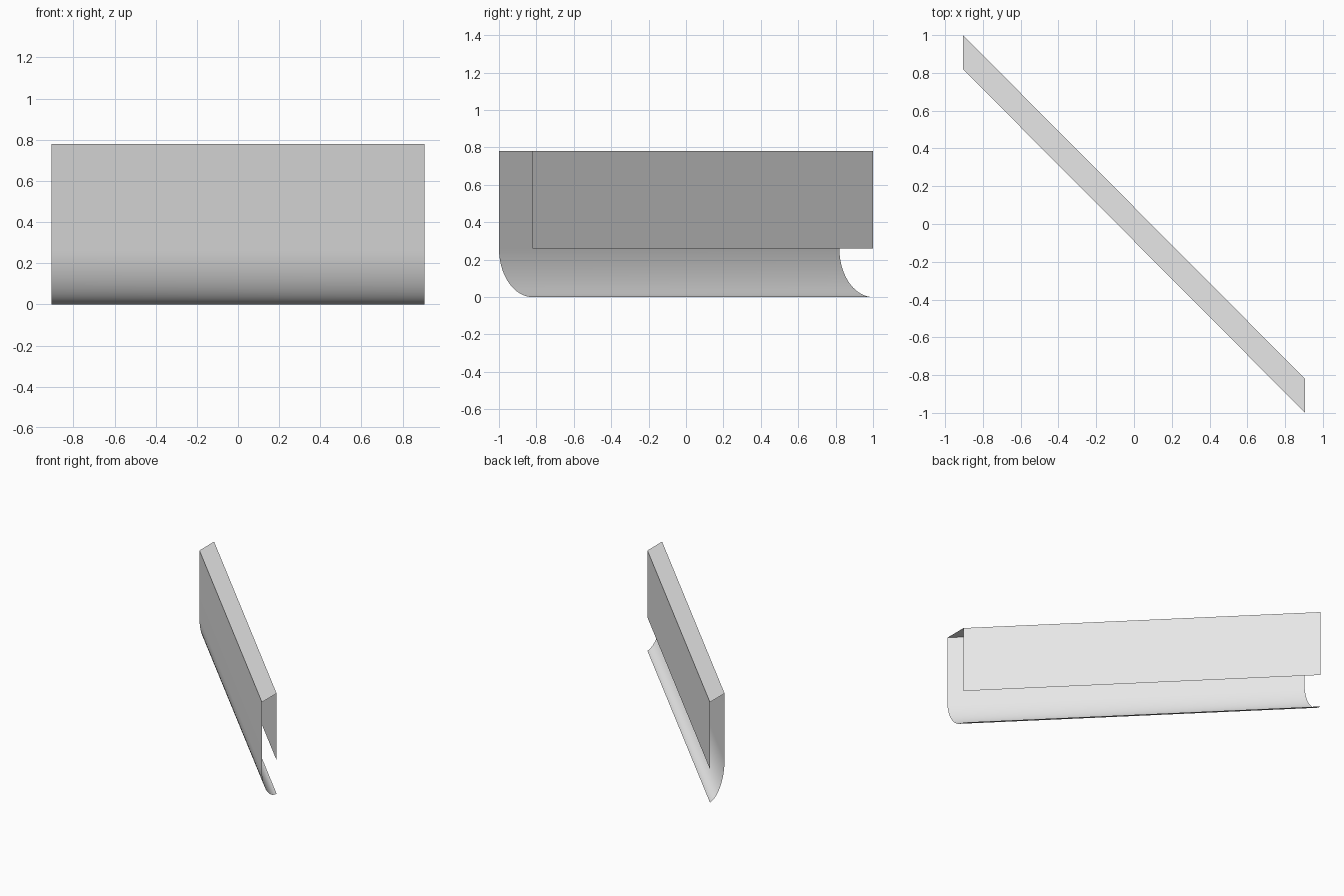
import bpy, bmesh, math

if "Cube" in bpy.data.objects:
    bpy.data.objects.remove(bpy.data.objects["Cube"])

HALF_X, FRONT_Y, DEPTH, TOP, BEND = 0.906, 0.82, 0.18, 0.78, 0.26
SHIFT = 1.82  # y travel of the slanted run from left to right end

mat = bpy.data.materials.new("light grey")
mat.diffuse_color = (0.8, 0.8, 0.8, 1)
mat.use_nodes = True
mat.node_tree.nodes["Principled BSDF"].inputs["Base Color"].default_value = mat.diffuse_color

# Cross-section (y offset, z): back flap, top, front wall, curved lip
profile = [(DEPTH, BEND), (DEPTH, TOP), (0, TOP)]
STEPS = 20
for i in range(STEPS + 1):
    a = math.pi / 2 * i / STEPS
    profile.append((DEPTH * (1 - math.cos(a)), BEND * (1 - math.sin(a))))

# Sweep the section along the diagonal as an open thin sheet
bm = bmesh.new()
left = [bm.verts.new((-HALF_X, FRONT_Y + y, z)) for y, z in profile]
right = [bm.verts.new((HALF_X, FRONT_Y + y - SHIFT, z)) for y, z in profile]
for i in range(len(profile) - 1):
    bm.faces.new((left[i], left[i + 1], right[i + 1], right[i]))
bm.normal_update()
# Outward normals: the top faces up
if bm.faces[:][1].normal.z < 0:
    bmesh.ops.reverse_faces(bm, faces=bm.faces[:])

mesh = bpy.data.meshes.new("curved_trim_panel")
bm.to_mesh(mesh)
bm.free()
mesh.materials.append(mat)
panel = bpy.data.objects.new("curved_trim_panel", mesh)
bpy.context.collection.objects.link(panel)
bpy.context.view_layer.objects.active = panel
panel.select_set(True)
bpy.ops.object.shade_smooth_by_angle(angle=math.radians(30))
